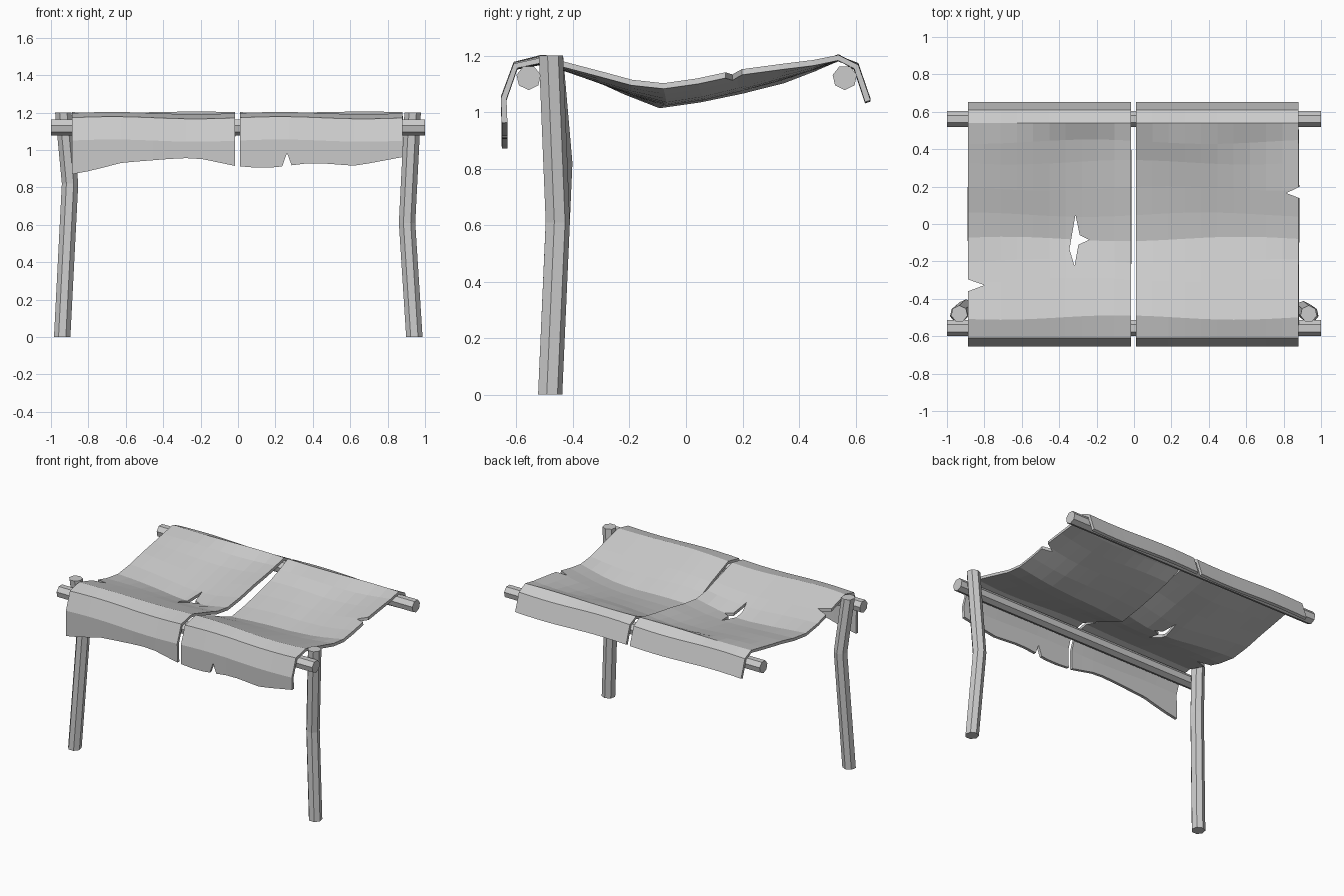
import bpy, bmesh, math

if "Cube" in bpy.data.objects:
    bpy.data.objects.remove(bpy.data.objects["Cube"])


def make_object(name, bm):
    bmesh.ops.recalc_face_normals(bm, faces=bm.faces)
    mesh = bpy.data.meshes.new(name)
    bm.to_mesh(mesh)
    bm.free()
    ob = bpy.data.objects.new(name, mesh)
    bpy.context.collection.objects.link(ob)
    return ob


# Seven-sided pole swept through points; axis 'X' or 'Z' sets the ring plane
def pole(name, path, radius, axis, sides=7):
    bm = bmesh.new()
    rings = []
    for x, y, z in path:
        ring = []
        for i in range(sides):
            a = 2 * math.pi * i / sides + math.pi / 2
            c, s = radius * math.cos(a), radius * math.sin(a)
            ring.append(bm.verts.new((x + c, y + s, z) if axis == 'Z' else (x, y + c, z - s)))
        rings.append(ring)
    for r, q in zip(rings, rings[1:]):
        for i in range(sides):
            j = (i + 1) % sides
            bm.faces.new((r[i], r[j], q[j], q[i]))
    bm.faces.new(rings[0])
    bm.faces.new(rings[-1])
    return make_object(name, bm)


# Prism cutter from a 2D outline: along z, or along y for the front hem
def prism(outline, lo, hi, axis):
    bm = bmesh.new()
    pt = (lambda p, h: (p[0], p[1], h)) if axis == 'Z' else (lambda p, h: (p[0], h, p[1]))
    a = [bm.verts.new(pt(p, lo)) for p in outline]
    b = [bm.verts.new(pt(p, hi)) for p in outline]
    n = len(outline)
    bm.faces.new(a)
    bm.faces.new(b)
    for i in range(n):
        j = (i + 1) % n
        bm.faces.new((a[i], a[j], b[j], b[i]))
    ob = make_object("tear_cutter", bm)
    ob.hide_render = True
    return ob


def lerp(pts, x):
    for (x0, v0), (x1, v1) in zip(pts, pts[1:]):
        if x <= x1:
            return v0 + (v1 - v0) * (x - x0) / (x1 - x0)
    return pts[-1][1]


# Cloth profile front to back: y, z, share of the sag
PROFILE = [(-.655, 1.05, 0), (-.61, 1.172, 0), (-.5, 1.197, 0), (-.3, 1.142, .3),
           (-.2, 1.115, .5), (-.08, 1.103, 1), (.05, 1.12, .95), (.19, 1.15, .93),
           (.33, 1.17, .7), (.44, 1.185, .35), (.54, 1.202, 0), (.61, 1.168, 0), (.653, 1.043, 0)]


def cloth(name, x0, x1, hem, depth, tears):
    bm = bmesh.new()
    cols = 10
    grid = []
    for i in range(cols + 1):
        x = x0 + (x1 - x0) * i / cols
        d = lerp(depth, x)
        wave = .006 * math.sin(7 * x)
        col = [bm.verts.new((x, -.652, lerp(hem, x)))]
        for k, (y, z, w) in enumerate(PROFILE):
            bend = .012 * math.sin(5 * x + k) if -.55 < y < .5 else 0
            col.append(bm.verts.new((x, y + bend, z - w * d + (wave if k != 10 else -wave * .5))))
        grid.append(col)
    for c, e in zip(grid, grid[1:]):
        for k in range(len(c) - 1):
            bm.faces.new((c[k], e[k], e[k + 1], c[k + 1]))
    ob = make_object(name, bm)
    # Thickness goes below the upper surface
    up = sum(p.normal.z for p in ob.data.polygons) > 0
    sol = ob.modifiers.new("thickness", 'SOLIDIFY')
    sol.thickness = .02
    sol.offset = -1 if up else 1
    cutters = [prism(*t) for t in tears]
    for c in cutters:
        m = ob.modifiers.new("tear", 'BOOLEAN')
        m.operation = 'DIFFERENCE'
        m.solver = 'EXACT'
        m.object = c
    bpy.context.view_layer.objects.active = ob
    for m in list(ob.modifiers):
        bpy.ops.object.modifier_apply(modifier=m.name)
    for c in cutters:
        bpy.data.objects.remove(c)
    return ob


# Rails
for name, y in (("front_rail", -.557), ("back_rail", .562)):
    pole(name, [(-1, y, 1.122), (1, y, 1.122)], .044, 'X')

# Crooked front posts
pole("left_post", [(-.94, -.483, 0), (-.898, -.447, .82), (-.934, -.48, 1.2)], .045, 'Z')
pole("right_post", [(.943, -.483, 0), (.904, -.456, .61), (.934, -.48, 1.2)], .045, 'Z')

# Left cloth with a star-shaped hole and a side tear
cloth("left_cloth", -.888, -.017,
      [(-.89, .87), (-.78, .89), (-.62, .932), (-.3, .957), (-.2, .953), (-.017, .915)],
      [(-.89, .015), (-.65, .04), (-.4, .055), (-.2, .04), (-.017, .01)],
      [([(-.313, .05), (-.29, -.06), (-.24, -.085), (-.297, -.11), (-.318, -.225), (-.345, -.135)],
        .9, 1.4, 'Z'),
       ([(-.92, -.285), (-.80, -.327), (-.92, -.372)], .9, 1.4, 'Z')])

# Right cloth with a side tear and a hem tear
cloth("right_cloth", .012, .88,
      [(.012, .912), (.14, .902), (.24, .912), (.4, .932), (.63, .915), (.88, .962)],
      [(.012, .07), (.25, .066), (.45, .06), (.65, .04), (.88, 0)],
      [([(.92, .217), (.815, .165), (.92, .125)], .9, 1.4, 'Z'),
       ([(.225, .88), (.262, .985), (.30, .88)], -.8, -.6, 'Y')])
